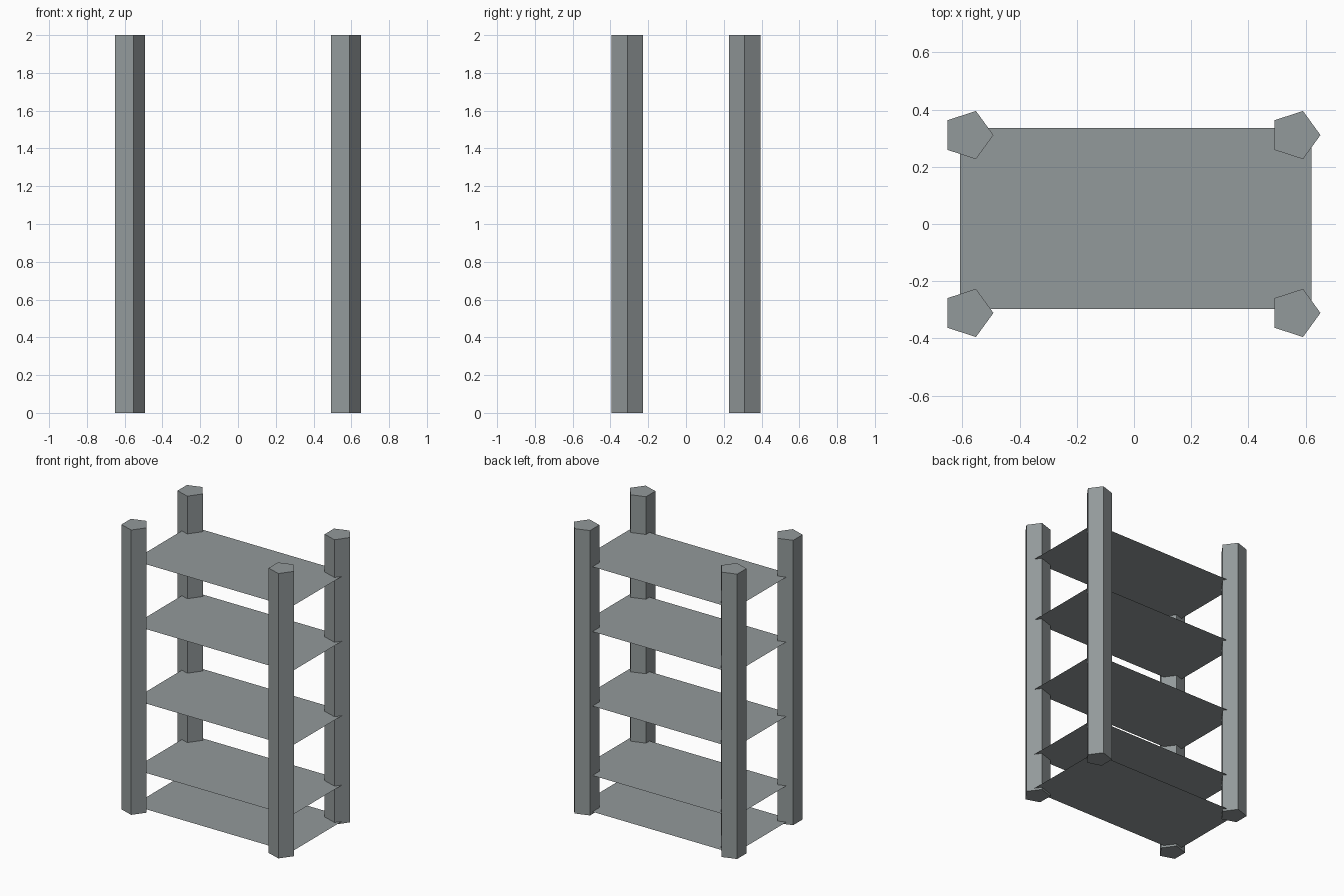
import bpy
import math

if "Cube" in bpy.data.objects:
    bpy.data.objects.remove(bpy.data.objects["Cube"])

grey = bpy.data.materials.new("steel grey")
grey.diffuse_color = (0.29, 0.32, 0.325, 1.0)
grey.use_nodes = True
grey.node_tree.nodes["Principled BSDF"].inputs["Base Color"].default_value = grey.diffuse_color


def make(name, verts, faces):
    mesh = bpy.data.meshes.new(name)
    mesh.from_pydata(verts, [], faces)
    mesh.materials.append(grey)
    obj = bpy.data.objects.new(name, mesh)
    bpy.context.collection.objects.link(obj)
    return obj


# Five-sided corner posts, one corner pointing to +x
def post(name, cx, cy, r=0.0885, height=2.0, n=5):
    ring = [(cx + r * math.cos(math.tau * i / n), cy + r * math.sin(math.tau * i / n))
            for i in range(n)]
    verts = [(x, y, z) for z in (0, height) for x, y in ring]
    faces = [(i, (i + 1) % n, (i + 1) % n + n, i + n) for i in range(n)]
    faces += [tuple(reversed(range(n))), tuple(range(n, 2 * n))]
    return make(name, verts, faces)


for side, cx in (("left", -0.58), ("right", 0.5635)):
    for end, cy in (("front", -0.311), ("back", 0.311)):
        post(f"{end}_{side}_post", cx, cy)

# Paper-thin shelves, reaching into the posts
x0, x1, y0, y1 = -0.608, 0.62, -0.298, 0.335
for i, z in enumerate((0.015, 0.27, 0.757, 1.28, 1.735)):
    make(f"shelf_{i + 1}", [(x0, y0, z), (x1, y0, z), (x1, y1, z), (x0, y1, z)], [(0, 1, 2, 3)])
